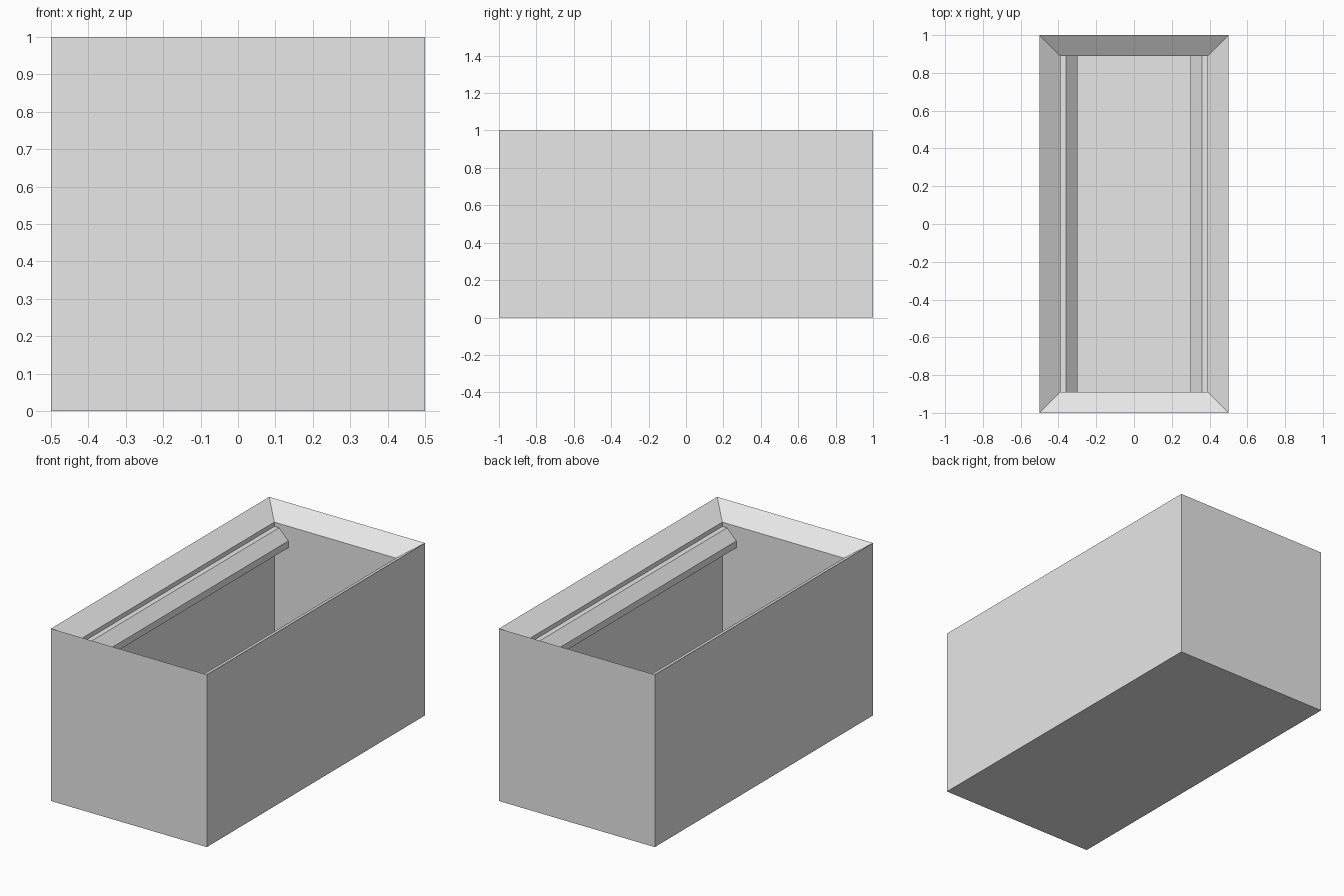
import bpy
import bmesh

cube = bpy.data.objects.get("Cube")
if cube:
    bpy.data.objects.remove(cube, do_unlink=True)

grey = bpy.data.materials.new("light_grey")
grey.use_nodes = True
grey.diffuse_color = (0.8, 0.8, 0.8, 1)
grey.node_tree.nodes["Principled BSDF"].inputs["Base Color"].default_value = (0.8, 0.8, 0.8, 1)

HALF_X, HALF_Y, HEIGHT = 0.5, 1.0, 1.0
WALL = 0.11
RIM_Z = 0.925      # lower edge of the sloping rim
FLOOR_Z = 0.11


def add_object(name, bm):
    bmesh.ops.recalc_face_normals(bm, faces=bm.faces)
    mesh = bpy.data.meshes.new(name)
    bm.to_mesh(mesh)
    bm.free()
    mesh.materials.append(grey)
    obj = bpy.data.objects.new(name, mesh)
    bpy.context.collection.objects.link(obj)
    return obj


def ring(bm, inset, z):
    x, y = HALF_X - inset, HALF_Y - inset
    return [bm.verts.new((sx * x, sy * y, z))
            for sx, sy in ((-1, -1), (1, -1), (1, 1), (-1, 1))]


# Open box: outer walls, sloping rim, inner walls and floor
bm = bmesh.new()
rings = [ring(bm, inset, z) for inset, z in
         ((0, 0), (0, HEIGHT), (WALL, RIM_Z), (WALL, FLOOR_Z))]
for low, high in zip(rings, rings[1:]):
    for i in range(4):
        j = (i + 1) % 4
        bm.faces.new((low[i], low[j], high[j], high[i]))
bm.faces.new(rings[0])
bm.faces.new(rings[-1])
add_object("box", bm)

# Chamfered rail along each long inner wall
inner_x, inner_y = HALF_X - WALL, HALF_Y - WALL
profile = [(inner_x, 0.9), (0.36, 0.9), (0.3, 0.84), (0.3, 0.8), (inner_x, 0.8)]
for name, side in (("left_rail", 1), ("right_rail", -1)):
    bm = bmesh.new()
    face = bm.faces.new([bm.verts.new((side * x, -inner_y, z)) for x, z in profile])
    result = bmesh.ops.extrude_face_region(bm, geom=[face])
    moved = [v for v in result["geom"] if isinstance(v, bmesh.types.BMVert)]
    bmesh.ops.translate(bm, verts=moved, vec=(0, 2 * inner_y, 0))
    add_object(name, bm)
